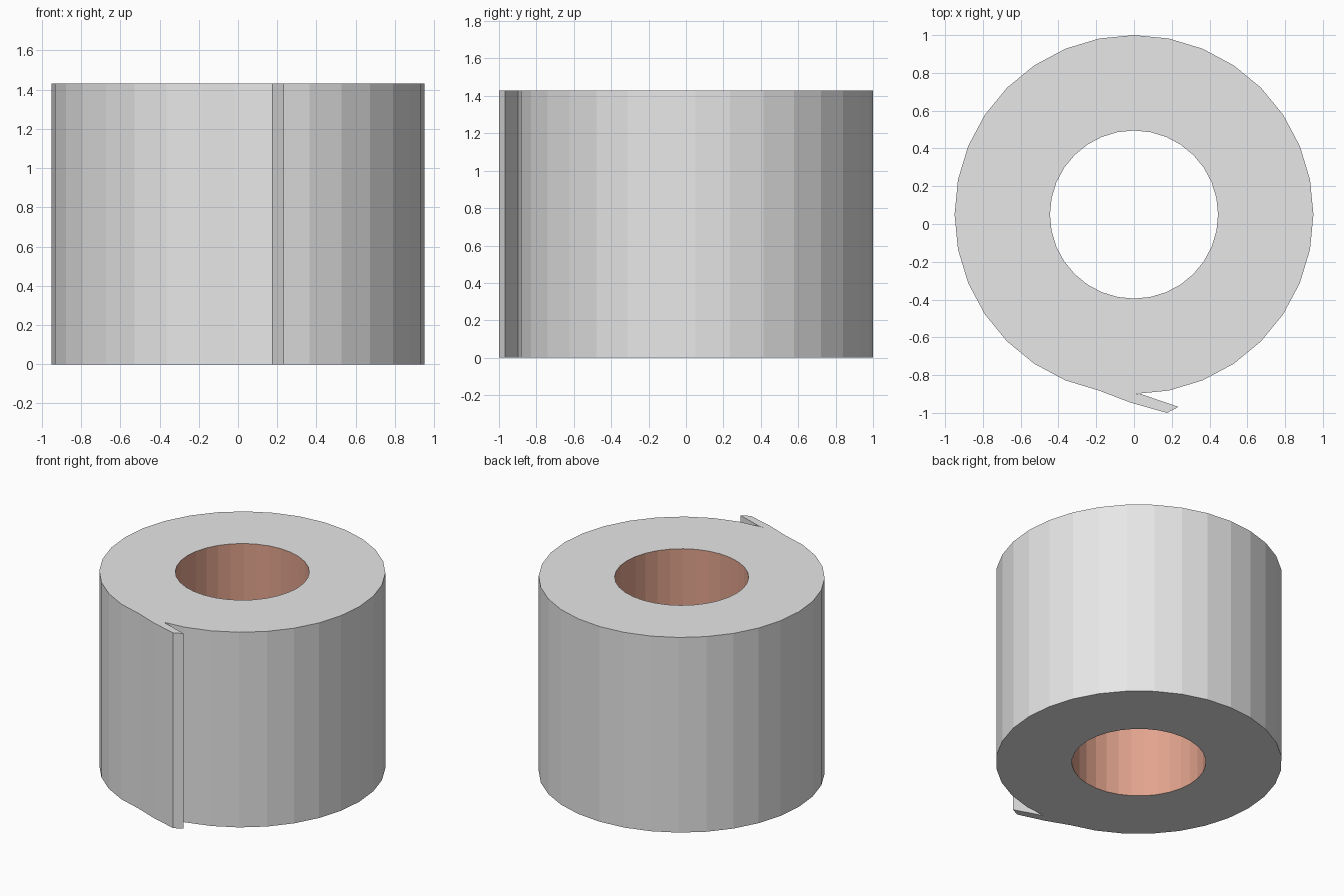
import bpy, bmesh, math

if "Cube" in bpy.data.objects:
    bpy.data.objects.remove(bpy.data.objects["Cube"])

SIDES, CY, HEIGHT = 32, 0.05, 1.43
R_OUT, R_IN = 0.95, 0.445


def material(name, rgb):
    m = bpy.data.materials.new(name)
    m.diffuse_color = (*rgb, 1)
    m.use_nodes = True
    m.node_tree.nodes["Principled BSDF"].inputs["Base Color"].default_value = m.diffuse_color
    return m


paper = material("white paper", (0.8, 0.8, 0.8))
card = material("brown cardboard", (0.76, 0.37, 0.27))


def circle(radius):
    return [(radius * math.sin(2 * math.pi * i / SIDES),
             CY + radius * math.cos(2 * math.pi * i / SIDES)) for i in range(SIDES)]


def levels(bm, points):
    """Bottom and top copies of a flat outline."""
    return [[bm.verts.new((x, y, z)) for x, y in points] for z in (0, HEIGHT)]


def walls(bm, low, high, count, flip=False):
    n = len(low)
    for i in range(count):
        j = (i + 1) % n
        f = [low[i], low[j], high[j], high[i]]
        bm.faces.new(f[::-1] if flip else f)


def finish(bm, name, mat):
    mesh = bpy.data.meshes.new(name)
    bm.to_mesh(mesh)
    bm.free()
    mesh.materials.append(mat)
    obj = bpy.data.objects.new(name, mesh)
    bpy.context.collection.objects.link(obj)
    return obj


# Paper roll: outer wall and ring-shaped ends
bm = bmesh.new()
out_low, out_high = levels(bm, circle(R_OUT))
in_low, in_high = levels(bm, circle(R_IN))
walls(bm, out_low, out_high, SIDES, flip=True)
walls(bm, out_high, in_high, SIDES, flip=True)
walls(bm, out_low, in_low, SIDES)
finish(bm, "paper_roll", paper)

# Cardboard core lining the hole, facing inward
bm = bmesh.new()
low, high = levels(bm, circle(R_IN))
walls(bm, low, high, SIDES)
finish(bm, "cardboard_core", card)

# Loose end of the sheet, peeling off the front
start = circle(R_OUT)[SIDES // 2 + 1]
flap = [start, (-0.02, -0.945), (0.175, -1.0), (0.235, -0.968),
        (0.03, -0.898), (0, CY - R_OUT)]
bm = bmesh.new()
low, high = levels(bm, flap)
walls(bm, low, high, len(flap) - 1)
bm.faces.new(high)
bm.faces.new(low[::-1])
finish(bm, "loose_sheet_end", paper)
